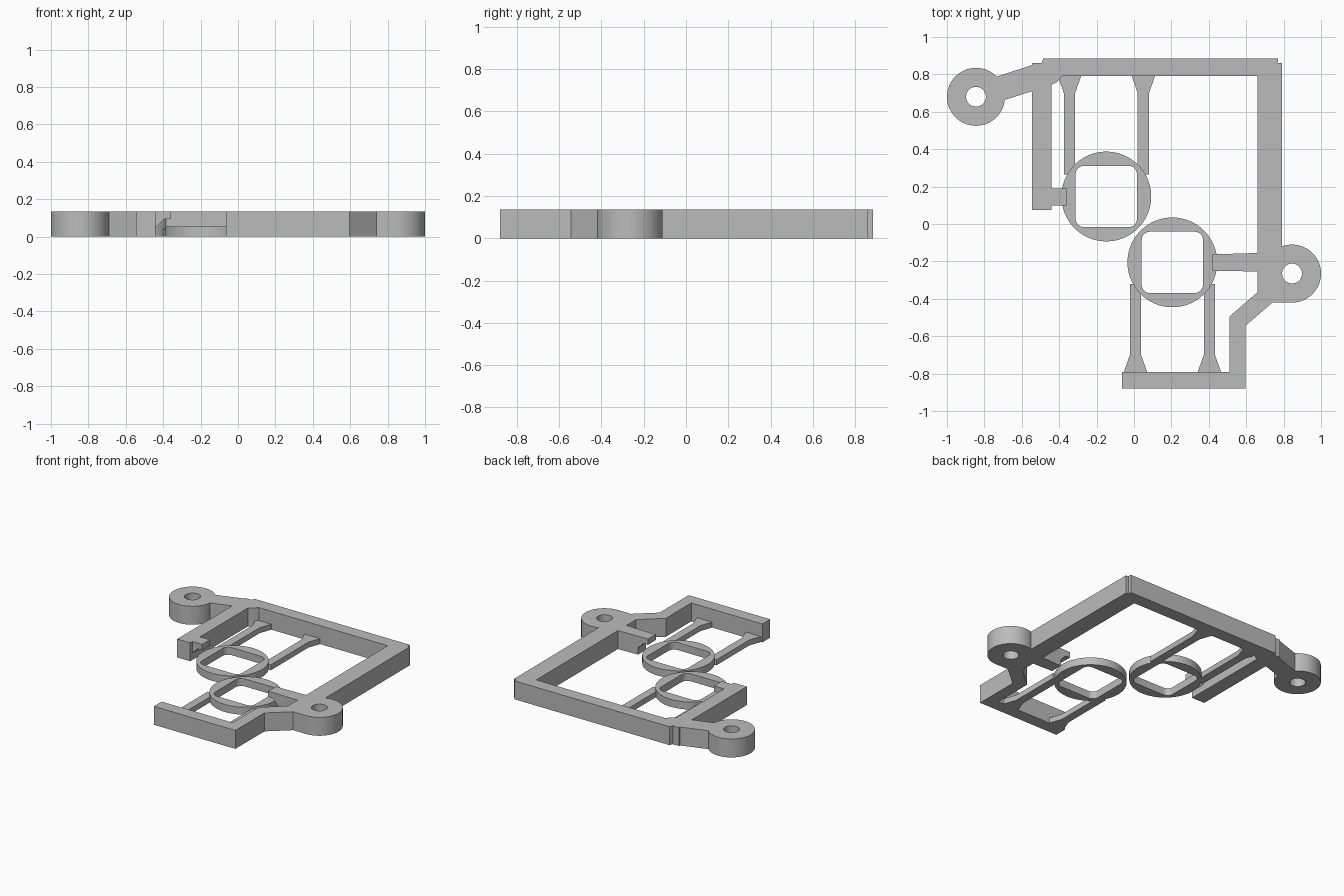
import bpy, bmesh
from math import cos, sin, pi, radians
from mathutils import Matrix

cube = bpy.data.objects.get("Cube")
if cube:
    bpy.data.objects.remove(cube, do_unlink=True)

grey = bpy.data.materials.new("plain grey")
grey.use_nodes = True
grey.diffuse_color = (0.5, 0.5, 0.5, 1)
grey.node_tree.nodes["Principled BSDF"].inputs["Base Color"].default_value = (0.5, 0.5, 0.5, 1)

H = 0.135        # frame height
RING_H = 0.055
ARM_H = 0.04


def arc(c, r, a0, a1, n=48):
    angles = [radians(a0 + (a1 - a0) * i / n) for i in range(n + 1)]
    return [(c[0] + r * cos(a), c[1] + r * sin(a)) for a in angles]


def circle(c, r, n=64):
    return arc(c, r, 0, 360, n)[:-1]


def rounded_square(c, half, r):
    pts = []
    for k, (sx, sy) in enumerate([(1, 1), (-1, 1), (-1, -1), (1, -1)]):
        corner = (c[0] + sx * (half - r), c[1] + sy * (half - r))
        pts += arc(corner, r, 90 * k, 90 * k + 90, 8)
    return pts


def prism(name, loops, height, matrix=None):
    """Extrude closed outlines (inner ones become holes) up from z = 0."""
    curve = bpy.data.curves.new(name, 'CURVE')
    curve.dimensions = '2D'
    curve.fill_mode = 'BOTH'
    curve.extrude = height / 2
    for loop in loops:
        spline = curve.splines.new('POLY')
        spline.points.add(len(loop) - 1)
        for p, (x, y) in zip(spline.points, loop):
            p.co = (x, y, 0, 1)
        spline.use_cyclic_u = True
    temp = bpy.data.objects.new(name + " outline", curve)
    bpy.context.collection.objects.link(temp)
    deps = bpy.context.evaluated_depsgraph_get()
    mesh = bpy.data.meshes.new_from_object(temp.evaluated_get(deps))
    bpy.data.objects.remove(temp, do_unlink=True)

    bm = bmesh.new()
    bm.from_mesh(mesh)
    bmesh.ops.remove_doubles(bm, verts=bm.verts, dist=1e-5)
    bm.transform(matrix or Matrix.Translation((0, 0, height / 2)))
    bmesh.ops.recalc_face_normals(bm, faces=bm.faces)
    bm.to_mesh(mesh)
    bm.free()
    mesh.materials.clear()
    mesh.materials.append(grey)
    obj = bpy.data.objects.new(name, mesh)
    bpy.context.collection.objects.link(obj)
    bpy.ops.object.select_all(action='DESELECT')
    obj.select_set(True)
    bpy.context.view_layer.objects.active = obj
    bpy.ops.object.shade_smooth_by_angle(angle=radians(30))
    return obj


# Frame with two round mounting ears, drawn clockwise
ear_a, ear_b, ear_r, hole_r = (-0.845, 0.68), (0.845, -0.265), 0.155, 0.053
outline = arc(ear_a, ear_r, -6, -316)
outline += [(-0.545, 0.85), (-0.545, 0.86), (-0.495, 0.86), (-0.485, 0.885),
            (0.77, 0.885), (0.77, 0.86), (0.79, 0.86)]
outline += arc(ear_b, ear_r, 110, -90)
outline += [(0.74, -0.42), (0.595, -0.545), (0.595, -0.88), (-0.065, -0.88),
            (-0.065, -0.79), (0.51, -0.79), (0.51, -0.495), (0.66, -0.365),
            (0.66, -0.255), (0.5, -0.25), (0.5, -0.16), (0.66, -0.155),
            (0.66, 0.79), (-0.385, 0.79), (-0.41, 0.76), (-0.44, 0.745),
            (-0.44, 0.075), (-0.545, 0.075), (-0.545, 0.71)]
prism("frame", [outline, circle(ear_a, hole_r), circle(ear_b, hole_r)], H)

# Stop hooks with a sloped underside, reaching over each ring
hook = [(0, 0.05), (0.045, 0.093), (0.08, 0.093), (0.08, H), (0, H)]
for name, x, y, side in [("left_hook", 0.5, -0.205, -1), ("right_hook", -0.44, 0.145, 1)]:
    place = Matrix.Translation((x, y, 0)) @ Matrix.Rotation(pi / 2, 4, 'X')
    prism(name, [[(side * u, v) for u, v in hook]], 0.09, place)

# Low round rings with rounded square openings
for name, c in [("back_ring", (-0.148, 0.147)), ("front_ring", (0.205, -0.205))]:
    prism(name, [circle(c, 0.24, 96), rounded_square(c, 0.164, 0.045)], RING_H)


# Thin spring arms, flared where they meet the frame
def arm(name, x, tip, root):
    s = 1 if root > tip else -1
    neck = root - 0.09 * s
    half = [(0.03, tip), (0.03, neck), (0.062, root), (0.062, root + 0.01 * s)]
    loop = [(x + w, y) for w, y in half] + [(x - w, y) for w, y in reversed(half)]
    prism(name, [loop], ARM_H)


arm("back_arm_right", -0.345, 0.265, 0.79)
arm("back_arm_left", 0.05, 0.265, 0.79)
arm("front_arm_right", 0.008, -0.32, -0.79)
arm("front_arm_left", 0.403, -0.32, -0.79)
